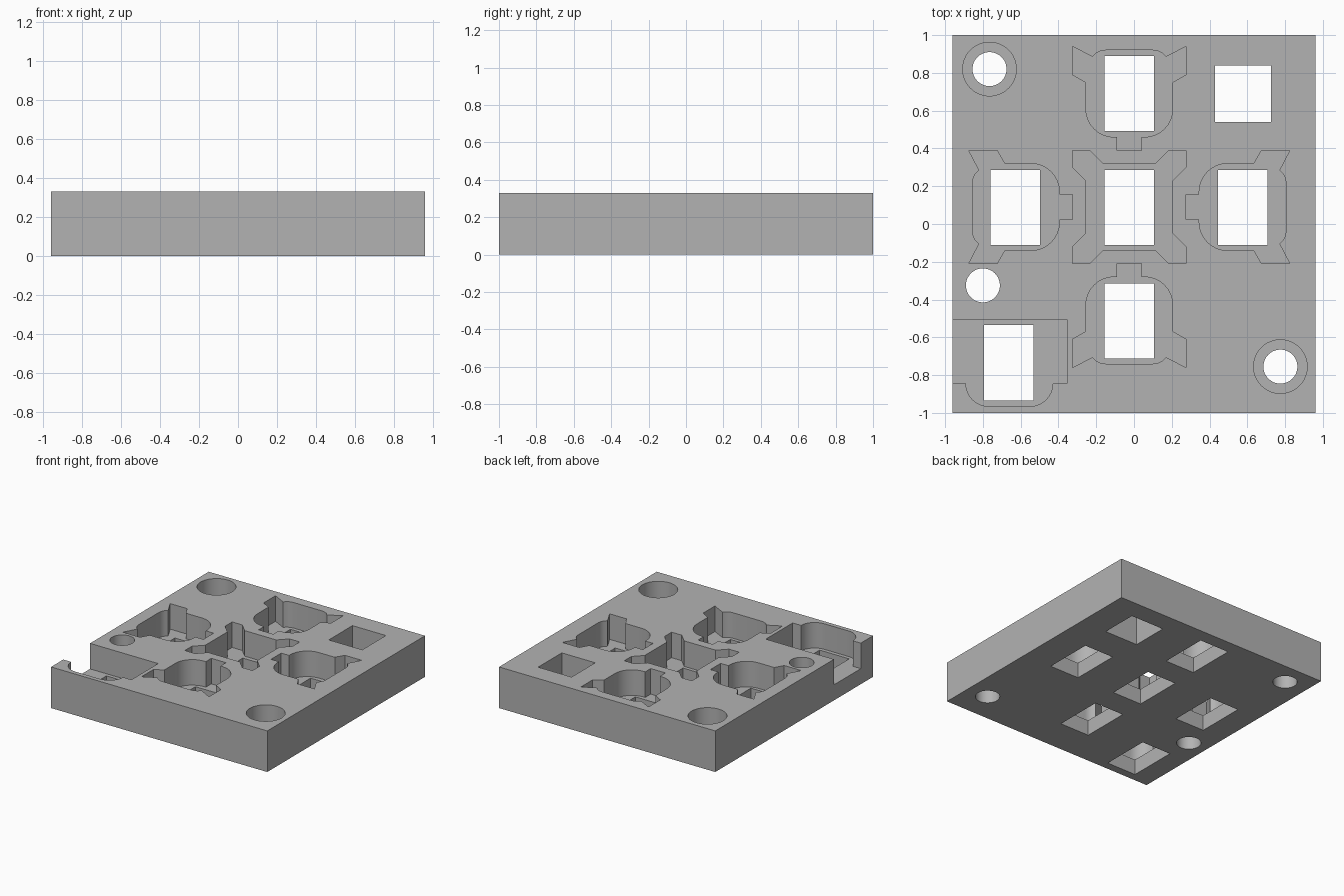
import bpy, bmesh, math
from mathutils import Vector

if "Cube" in bpy.data.objects:
    bpy.data.objects.remove(bpy.data.objects["Cube"])

H = 0.33        # block height
FLOOR = 0.125   # floor level of the pockets
CX, CY = -0.025, 0.09   # centre of the cross of pockets


def arc(cx, cy, r, a0, a1, n=8):
    return [(cx + r * math.cos(math.radians(a0 + (a1 - a0) * i / n)),
             cy + r * math.sin(math.radians(a0 + (a1 - a0) * i / n))) for i in range(n + 1)]


def circle(cx, cy, r, n=48):
    return arc(cx, cy, r, 0, 360, n)[:-1]


def rect(x0, x1, y0, y1):
    return [(x0, y0), (x1, y0), (x1, y1), (x0, y1)]


def prisms(name, outlines, z0, z1):
    """One object holding a vertical prism for every outline."""
    bm = bmesh.new()
    for pts in outlines:
        face = bm.faces.new([bm.verts.new((x, y, z0)) for x, y in pts])
        ext = bmesh.ops.extrude_face_region(bm, geom=[face])
        verts = [g for g in ext["geom"] if isinstance(g, bmesh.types.BMVert)]
        bmesh.ops.translate(bm, vec=Vector((0, 0, z1 - z0)), verts=verts)
    bmesh.ops.recalc_face_normals(bm, faces=bm.faces)
    me = bpy.data.meshes.new(name)
    bm.to_mesh(me)
    bm.free()
    ob = bpy.data.objects.new(name, me)
    bpy.context.collection.objects.link(ob)
    return ob


# Eared pocket, right half: u is sideways, v points away from the cross centre
half = [(0.065, 0.30), (0.065, 0.37)]
half += arc(0.08, 0.52, 0.15, -90, 0)
half += [(0.23, 0.66), (0.30, 0.70), (0.30, 0.85), (0.195, 0.795)]
half += [(0.175, 0.815), (0.15, 0.827), (0.125, 0.83)]
eared = half + [(-u, v) for u, v in reversed(half)]

pockets = []
for k in range(4):
    c, s = round(math.cos(k * math.pi / 2)), round(math.sin(k * math.pi / 2))
    pockets.append([(CX + u * c - v * s, CY + u * s + v * c) for u, v in eared])

# Centre pocket with four forked corners
corner = [(0.23, 0.14), (0.30, 0.21), (0.30, 0.30), (0.21, 0.30), (0.14, 0.23)]
centre = []
for sx, sy in ((1, 1), (-1, 1), (-1, -1), (1, -1)):
    pts = corner if sx * sy > 0 else corner[::-1]
    centre += [(CX + sx * u, CY + sy * v) for u, v in pts]
pockets.append(centre)

# Pocket open to the left side
pockets.append([(-1.1, -0.505), (-0.355, -0.505), (-0.355, -0.845)]
               + arc(-0.55, -0.845, 0.12, 0, -90)
               + arc(-0.77, -0.845, 0.12, -90, -180)
               + [(-1.1, -0.845)])

# Counterbores
bores = [(-0.765, 0.82), (0.775, -0.755)]
pockets += [circle(x, y, 0.142) for x, y in bores]

# Through holes and windows
holes = [circle(x, y, 0.09) for x, y in bores + [(-0.80, -0.325)]]
holes += [rect(-0.157, 0.105, y, y + 0.397) for y in (0.493, -0.112, -0.713)]
holes += [rect(x, x + 0.262, -0.112, 0.285) for x in (-0.76, 0.445)]
holes += [rect(0.428, 0.725, 0.54, 0.84), rect(-0.794, -0.532, -0.935, -0.535)]

block = prisms("tray_block", [rect(-0.96, 0.96, -1, 1)], 0, H)
cutters = [prisms("pocket_cutter", pockets, FLOOR, H + 0.2),
           prisms("hole_cutter", holes, -0.2, H + 0.3)]
for cutter in cutters:
    mod = block.modifiers.new(cutter.name, 'BOOLEAN')
    mod.operation = 'DIFFERENCE'
    mod.solver = 'EXACT'
    mod.object = cutter
    cutter.hide_render = True

# Apply the cuts and drop the cutters
bpy.context.view_layer.update()
graph = bpy.context.evaluated_depsgraph_get()
mesh = bpy.data.meshes.new_from_object(block.evaluated_get(graph))
block.modifiers.clear()
block.data = mesh
for cutter in cutters:
    bpy.data.objects.remove(cutter)

grey = bpy.data.materials.new("plain grey")
grey.diffuse_color = (0.45, 0.45, 0.45, 1)
grey.use_nodes = True
grey.node_tree.nodes["Principled BSDF"].inputs["Base Color"].default_value = grey.diffuse_color
mesh.materials.clear()
mesh.materials.append(grey)

bpy.context.view_layer.objects.active = block
block.select_set(True)
bpy.ops.object.shade_smooth_by_angle(angle=math.radians(25))
